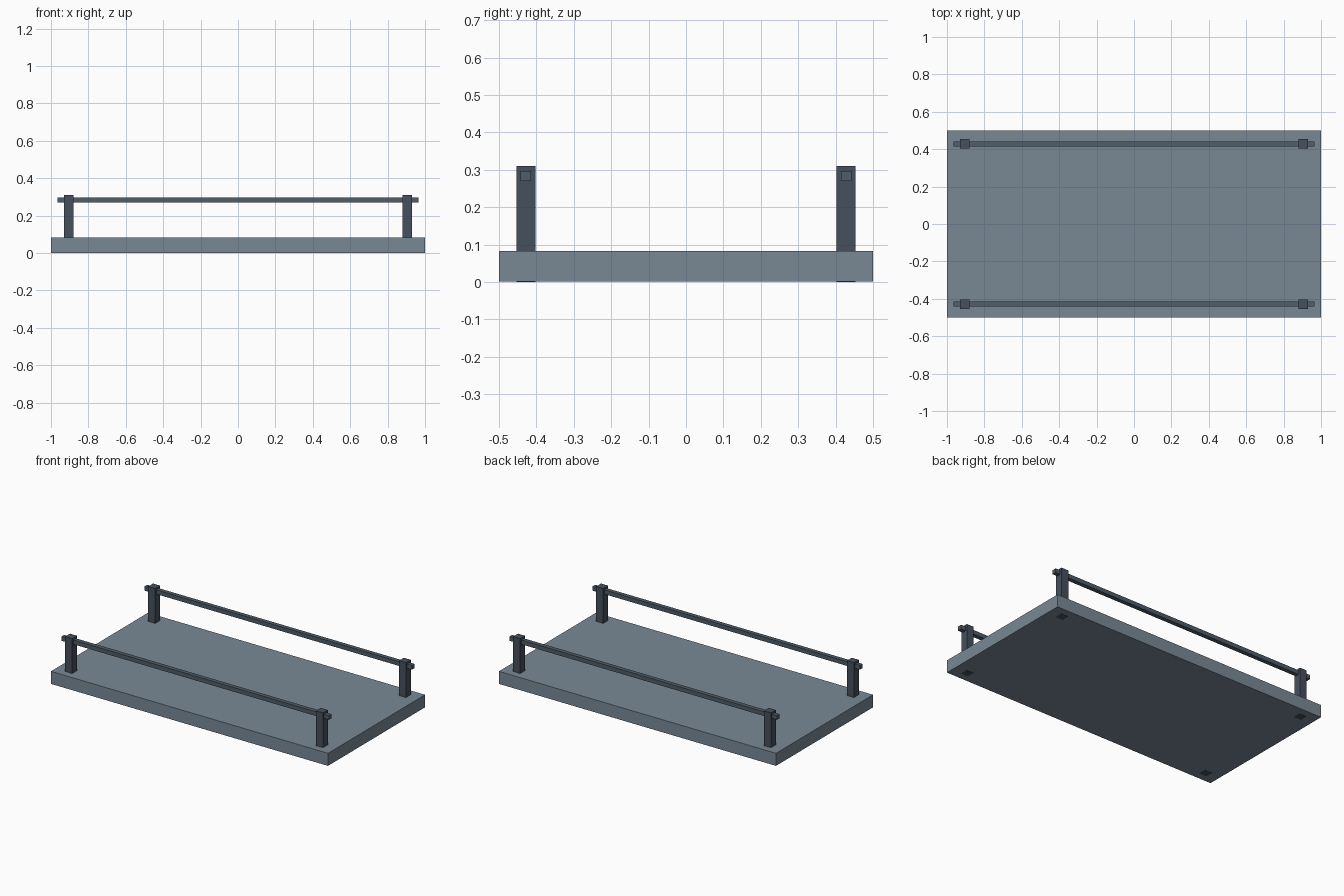
import bpy

if "Cube" in bpy.data.objects:
    bpy.data.objects.remove(bpy.data.objects["Cube"])


def material(name, color):
    m = bpy.data.materials.new(name)
    m.diffuse_color = (*color, 1)
    m.use_nodes = True
    m.node_tree.nodes["Principled BSDF"].inputs["Base Color"].default_value = m.diffuse_color
    return m


def box(name, lo, hi, mat):
    bpy.ops.mesh.primitive_cube_add(size=1, location=[(a + b) / 2 for a, b in zip(lo, hi)])
    o = bpy.context.object
    o.name = name
    o.scale = [b - a for a, b in zip(lo, hi)]
    bpy.ops.object.transform_apply(location=False, rotation=False, scale=True)
    o.data.materials.append(mat)
    return o


deck_mat = material("deck_grey", (0.19, 0.25, 0.30))
post_mat = material("post_dark", (0.06, 0.08, 0.11))
rail_mat = material("rail_dark", (0.08, 0.11, 0.14))

# Flat deck slab
box("deck", (-1, -0.5, 0.001), (1, 0.5, 0.083), deck_mat)

POST_X, SIDE_Y, HALF_POST, HALF_RAIL, RAIL_Z = 0.905, 0.428, 0.0255, 0.0138, 0.2835
for side, s in (("front", -1), ("back", 1)):
    y = s * SIDE_Y
    # Square posts running through the deck to its underside
    for end, e in (("left", -1), ("right", 1)):
        x = e * POST_X
        box(f"{side}_{end}_post", (x - HALF_POST, y - HALF_POST, 0),
            (x + HALF_POST, y + HALF_POST, 0.31), post_mat)
    # Square rail passing through both posts
    box(f"{side}_rail", (-0.965, y - HALF_RAIL, RAIL_Z - HALF_RAIL),
        (0.965, y + HALF_RAIL, RAIL_Z + HALF_RAIL), rail_mat)
